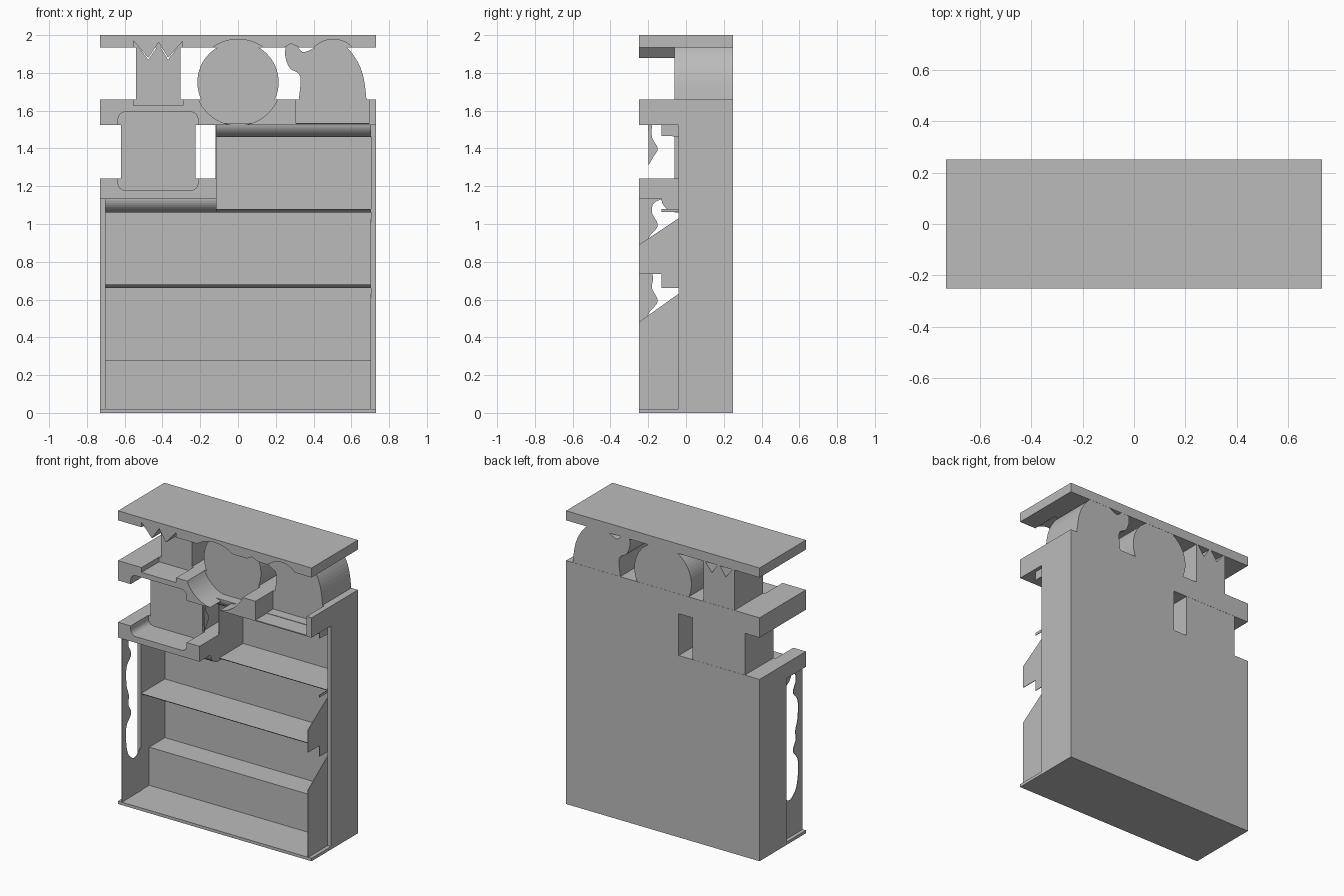
import bpy
import bmesh
from math import sin, cos, pi, asin

cube = bpy.data.objects.get("Cube")
if cube:
    bpy.data.objects.remove(cube)

grey = bpy.data.materials.new("plain_grey")
grey.use_nodes = True
grey.diffuse_color = (0.5, 0.5, 0.5, 1)
grey.node_tree.nodes["Principled BSDF"].inputs["Base Color"].default_value = (0.5, 0.5, 0.5, 1)

FRONT, MID, BACK = -0.25, -0.06, 0.25   # depth planes
WALL, SIDE = 0.705, 0.73                # inner and outer half widths
CASE = -0.04                            # front of the case sides
SPLIT = -0.115                          # left edge of the tall bay
THIN = 0.004                            # thickness of the thin walls


def prism(name, points, axis, a, b):
    """Extrude an outline along x (outline in y, z) or y (outline in x, z)."""
    bm = bmesh.new()
    rings = []
    for d in (a, b):
        rings.append([bm.verts.new((d, u, v) if axis == "x" else (u, d, v)) for u, v in points])
    n = len(points)
    bm.faces.new(rings[0])
    bm.faces.new(rings[1])
    for i in range(n):
        j = (i + 1) % n
        bm.faces.new((rings[0][i], rings[0][j], rings[1][j], rings[1][i]))
    bmesh.ops.recalc_face_normals(bm, faces=bm.faces[:])
    mesh = bpy.data.meshes.new(name)
    bm.to_mesh(mesh)
    bm.free()
    mesh.materials.append(grey)
    obj = bpy.data.objects.new(name, mesh)
    bpy.context.collection.objects.link(obj)
    return obj


def box(name, x0, x1, y0, y1, z0, z1):
    return prism(name, [(x0, z0), (x1, z0), (x1, z1), (x0, z1)], "y", y0, y1)


def smooth(points, steps=6):
    """Rounded path through the points."""
    p = [points[0]] + points + [points[-1]]
    path = []
    for i in range(1, len(p) - 2):
        for s in range(steps):
            t = s / steps
            path.append(tuple(
                0.5 * (2 * b + (c - a) * t + (2 * a - 5 * b + 4 * c - d) * t ** 2
                       + (3 * b - a - 3 * c + d) * t ** 3)
                for a, b, c, d in zip(p[i - 1], p[i], p[i + 1], p[i + 2])))
    return path + [points[-1]]


def arc(cx, cz, r, start, end, n):
    angles = [start + (end - start) * i / n for i in range(n + 1)]
    return [(cx + r * cos(a), cz + r * sin(a)) for a in angles]


# Four display blocks at the rear
DISC_Z, DISC_R, CUT_R = 1.75, 0.215, 0.228
horse = smooth([(0.32, 1.54), (0.32, 1.64), (0.33, 1.78), (0.275, 1.825), (0.25, 1.89),
                (0.26, 1.945), (0.31, 1.94), (0.35, 1.91), (0.44, 1.95), (0.51, 1.965),
                (0.59, 1.92), (0.655, 1.81), (0.68, 1.66), (0.68, 1.54)])
crown = [(-0.54, 1.64), (-0.305, 1.64), (-0.305, 1.955), (-0.37, 1.87),
         (-0.42, 1.95), (-0.475, 1.87), (-0.54, 1.955)]
square = []
for k, (x, z) in enumerate([(-0.255, 1.55), (-0.59, 1.55), (-0.59, 1.22), (-0.255, 1.22)]):
    square += arc(x, z, 0.03, k * pi / 2, (k + 1) * pi / 2, 6)
disc = arc(0, DISC_Z, DISC_R, 0, 2 * pi, 64)[:-1]
for name, outline in (("horse", horse), ("crown", crown), ("disc", disc), ("square", square)):
    prism(name + "_block", outline, "y", MID, BACK - 0.001)

# Top board, its front underside notched around crown, disc and horse
TOP = 1.935
box("top_board_rear", -SIDE, SIDE, MID, BACK, TOP, 2)
rise = asin((TOP - DISC_Z) / CUT_R)
teeth = [(-0.552, TOP), (-0.552, 1.968), (-0.475, 1.88), (-0.42, 1.962),
         (-0.37, 1.88), (-0.293, 1.968), (-0.293, TOP)]
heads = [(0.245, TOP), (0.28, 1.955), (0.325, TOP)]
mane = smooth([(0.4, TOP), (0.45, 1.967), (0.51, 1.978), (0.57, 1.962), (0.605, TOP)])
prism("top_board_front",
      [(-SIDE, TOP)] + teeth + arc(0, DISC_Z, CUT_R, pi - rise, rise, 16) + heads + mane
      + [(SIDE, TOP), (SIDE, 2), (-SIDE, 2)], "y", FRONT, MID)

# Upper board, its front split by the disc trough
LOW, HIGH = 1.525, 1.66
box("upper_board_rear", -SIDE, SIDE, MID, BACK, LOW, HIGH)
low_angle = asin((LOW - DISC_Z) / CUT_R)
high_angle = asin((HIGH - DISC_Z) / CUT_R)
square_top = (arc(-0.595, 1.553, 0.04, pi, pi / 2, 6) + arc(-0.252, 1.553, 0.04, pi / 2, 0, 6))
prism("upper_board_front_right",
      [(-SIDE, LOW), (-0.635, LOW)] + square_top + [(-0.212, LOW)]
      + arc(0, DISC_Z, CUT_R, pi - low_angle, pi - high_angle, 12)
      + [(-0.292, HIGH), (-0.292, 1.627), (-0.553, 1.627), (-0.553, HIGH), (-SIDE, HIGH)],
      "y", FRONT, MID)
prism("upper_board_front_left",
      arc(0, DISC_Z, CUT_R, high_angle, low_angle, 12)
      + [(SIDE, LOW), (SIDE, HIGH), (0.693, HIGH), (0.693, 1.532), (0.307, 1.532), (0.307, HIGH)],
      "y", FRONT, MID)

# Lower board, its front hollowed under the square
box("lower_board_rear", -SIDE, SPLIT, MID, BACK, 1.135, 1.24)
square_bottom = (arc(-0.252, 1.217, 0.04, 0, -pi / 2, 6) + arc(-0.595, 1.217, 0.04, -pi / 2, -pi, 6))
prism("lower_board_front",
      [(-SIDE, 1.135), (SPLIT, 1.135), (SPLIT, 1.24), (-0.212, 1.24)] + square_bottom
      + [(-0.635, 1.24), (-SIDE, 1.24)], "y", FRONT, MID)

# Case: base, sides, back, stepped floor
box("base", -SIDE, SIDE, FRONT, BACK, 0, 0.02)
box("right_case_side", -SIDE, -WALL, CASE, BACK, 0.02, 1.135)
box("left_case_side", WALL, SIDE, CASE, BACK, 0.02, LOW)
box("back_panel_low", -WALL, WALL, 0.22, BACK, 0.02, 1.135)
box("back_panel_high", SPLIT, WALL, 0.22, BACK, 1.135, LOW)
box("bay_divider", SPLIT - 0.005, SPLIT, CASE, BACK, 1.08, LOW)
box("floor_step", -WALL, WALL, 0.05, 0.22, 0.02, 0.28)

# Shelves with undercut front edges
for name, z, x in (("low_shelf", 0.66, -WALL), ("high_shelf", 1.06, SPLIT)):
    prism(name, [(CASE, z + 0.02), (CASE + 0.03, z), (0.22, z), (0.22, z + 0.02)], "x", x, WALL)

# Coved ceilings under the boards
for name, z, x0, x1 in (("low_cove", 1.06, -WALL, SPLIT), ("high_cove", 1.46, SPLIT, WALL)):
    curve = [(CASE - 0.09 * cos(pi / 2 * i / 10), z + 0.075 * (1 - sin(pi / 2 * i / 10)))
             for i in range(11)]
    prism(name, curve + [(0.22, z), (0.22, z + 0.075)], "x", x0, x1)

# Thin left wall with slanted openings
prism("left_wall_low", [(FRONT, 0.02), (CASE, 0.02), (CASE, 0.63), (FRONT, 0.48)],
      "x", WALL - THIN, WALL)
prism("left_wall_high", [(FRONT, 0.735), (-0.13, 0.735), (-0.13, 0.66), (CASE, 0.66),
                         (CASE, 1.03), (FRONT, 0.89)], "x", WALL - THIN, WALL)
box("left_wall_peg", WALL - THIN, WALL, -0.13, CASE, 1.063, 1.08)
box("left_wall_hook", WALL - THIN, WALL, -0.13, CASE, 1.465, 1.53)

# Thin right wall with a scalloped opening
wave = smooth([(CASE, 0.32), (-0.11, 0.27), (-0.18, 0.32), (-0.205, 0.42), (-0.2, 0.52),
               (-0.15, 0.59), (-0.18, 0.66), (-0.175, 0.72), (-0.2, 0.8), (-0.2, 0.92),
               (-0.15, 0.99), (-0.18, 1.06), (-0.17, 1.11), (-0.12, 1.135)])
prism("right_wall", [(FRONT, 1.135), (FRONT, 0.02), (CASE, 0.02)] + wave,
      "x", -WALL, -WALL + THIN)

# Small scalloped bracket at the bay divider
bracket = smooth([(-0.199, 1.31), (-0.17, 1.36), (-0.15, 1.4), (-0.18, 1.46), (-0.18, LOW)])
prism("divider_bracket", [(-0.2, LOW)] + bracket, "x", SPLIT - THIN, SPLIT)

# Soft shading on the rounded parts
for obj in bpy.context.view_layer.objects:
    obj.select_set(obj.type == "MESH" and ("block" in obj.name or "cove" in obj.name))
bpy.context.view_layer.objects.active = bpy.data.objects["disc_block"]
bpy.ops.object.shade_smooth_by_angle(angle=0.5)
